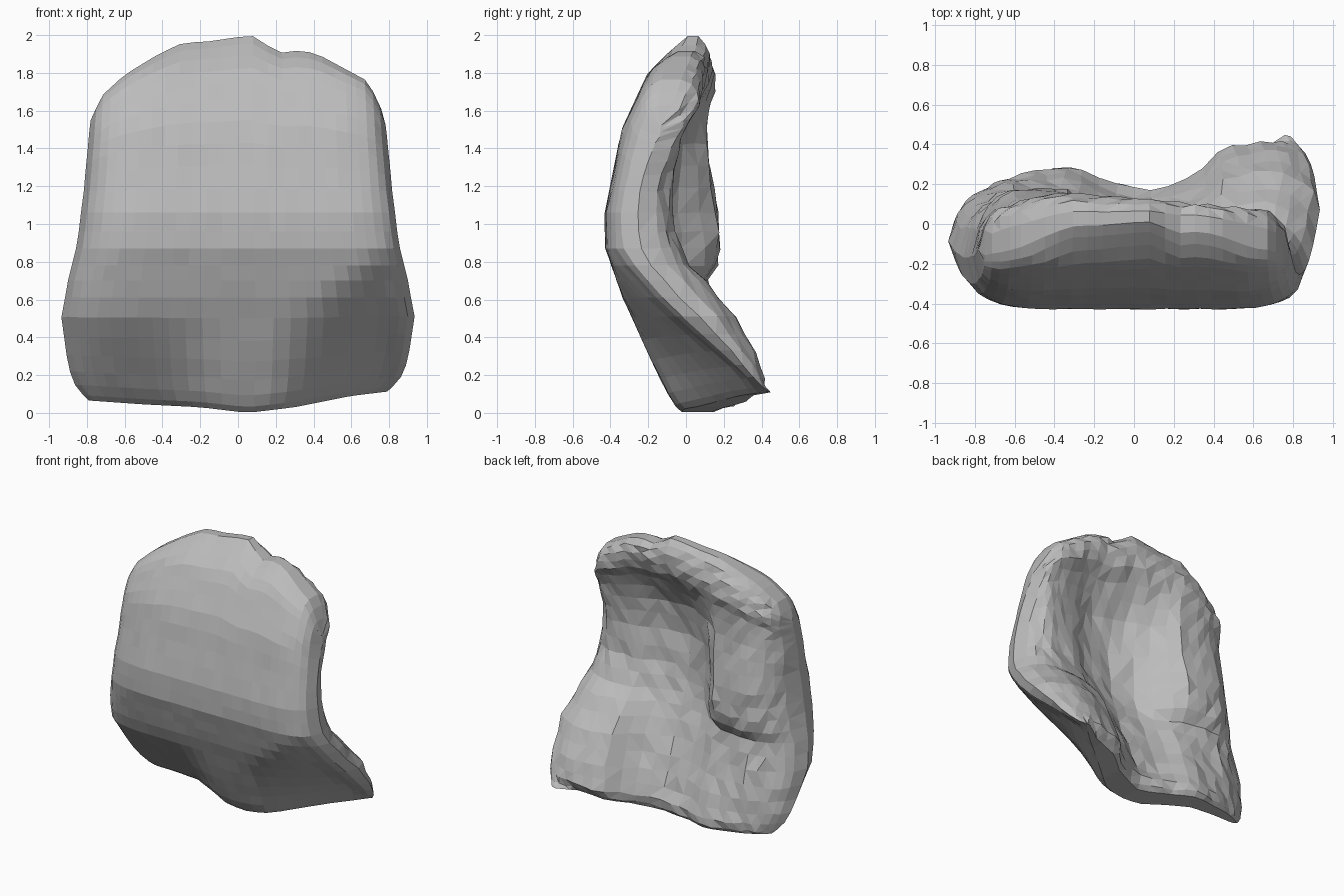
import bpy, bmesh, math, random

if "Cube" in bpy.data.objects:
    bpy.data.objects.remove(bpy.data.objects["Cube"])

random.seed(4)


def blend(pts, t, ease=False):
    """Interpolate along (position, value) pairs."""
    if t <= pts[0][0]:
        return pts[0][1]
    for (a, va), (b, vb) in zip(pts, pts[1:]):
        if t <= b:
            k = (t - a) / (b - a)
            if ease:
                k = 0.5 * k + 0.5 * k * k * (3 - 2 * k)
            return va + (vb - va) * k
    return pts[-1][1]


def clamp(t):
    return min(1, max(0, t))


# Half width of the outline by height, and the bent front profile
WIDTH = [(0, .79), (.05, .84), (.12, .88), (.25, .905), (.5, .935), (.7, .9), (.9, .85),
         (1.2, .815), (1.57, .795), (2, .78)]
FRONT = [(0, -.04), (.05, -.075), (.27, -.18), (.6, -.33), (.87, -.425), (1.05, -.43),
         (1.2, -.40), (1.5, -.34), (1.8, -.2), (1.95, -.06), (2, -.02)]
# Heights of the bottom and top edges across the width
LIFT = [(-.85, .07), (-.5, .045), (-.2, .03), (.05, 0), (.3, .03), (.6, .09), (.85, .12)]
TOP = [(-.78, 1.55), (-.72, 1.68), (-.6, 1.79), (-.42, 1.9), (-.28, 1.965), (-.2, 1.96),
       (.07, 2.0), (.22, 1.905), (.33, 1.92), (.42, 1.9), (.55, 1.83), (.68, 1.76),
       (.74, 1.66), (.78, 1.53)]
# Back relief: two lobes with a channel between them, and a rolled top lip
COLS = [-.95, -.6, -.33, -.1, .08, .28, .45, .7, .95]
BACK = [
    (0.0, [.10, .23, .28, .20, .15, .22, .34, .38, .36]),
    (.06, [.14, .25, .30, .21, .17, .25, .39, .43, .40]),
    (.25, [.14, .22, .23, .13, .09, .17, .33, .38, .36]),
    (.50, [.11, .17, .14, .03, .00, .08, .22, .28, .24]),
    (.70, [.08, .12, .08, -.05, -.08, -.03, .08, .12, .05]),
    (.80, [.07, .18, .16, -.08, -.12, -.08, .00, .02, -.04]),
    (.95, [.06, .18, .17, -.10, -.15, -.13, -.07, -.05, -.09]),
    (1.2, [.04, .16, .14, -.10, -.17, -.16, -.10, -.06, -.10]),
    (1.45, [.02, .11, .11, -.05, -.12, -.14, -.08, -.01, -.06]),
    (1.65, [.03, .10, .13, .06, .02, -.03, .00, .04, .01]),
    (1.78, [.05, .12, .16, .14, .12, .08, .08, .09, .05]),
    (1.95, [.04, .10, .14, .13, .13, .12, .10, .08, .04]),
    (2.0, [.02, .07, .11, .10, .10, .10, .08, .06, .03]),
]


def front_y(x, z):
    y = blend(FRONT, z)
    # Swept right corner, folded along a diagonal
    side = clamp((x - .22) / .55)
    y += .44 * clamp(1 - z / (.45 + .4 * side)) * side
    # Undercut on the lower left
    y += blend([(-.85, .12), (-.6, .16), (-.4, .16), (-.08, 0)], x) * clamp(1 - z / .48)
    return y


def back_y(x, z):
    rows = [(h, blend(list(zip(COLS, vals)), x, True)) for h, vals in BACK]
    return blend(rows, z, True)


def jitter(a):
    return random.uniform(-a, a)


# Rings of front and back points stacked from the bottom to the top
heights = [0, .03, .09, .17, .27, .38, .5, .61, .7, .78, .87, .96, 1.06, 1.19, 1.31,
           1.43, 1.55, 1.66, 1.75, 1.83, 1.9, 1.96, 2.0]
RIM = [(0, .8), (.03, .95), (.09, 1), (1.83, 1), (1.9, .95), (1.96, .8), (2, .45)]
N = 26
bm = bmesh.new()
rings = []
for row in heights:
    w, rim = blend(WIDTH, row), blend(RIM, row)
    rough = 0 if row in (0, 2.0) else 1
    front, back = [], []
    for i in range(N + 1):
        t = 2 * i / N - 1
        u = .55 * math.sin(math.pi / 2 * t) + .45 * t
        x = u * w
        r = max(0, 1 - abs(u) ** 8) ** .5 * rim
        # Bend the row to follow the bottom and top edges
        z = row + blend(LIFT, x) * clamp(1 - row / .55)
        z -= (2 - blend(TOP, x)) * clamp((row - 1.1) / .9) ** 1.5
        f = front_y(x, min(z, row))
        b = max(back_y(x, row), f + .08)
        m = (f + b) / 2
        front.append(bm.verts.new((x, m + (f - m) * r + jitter(.003) * rough, z)))
        if 0 < i < N:
            back.append(bm.verts.new((x + jitter(.008) * rough,
                                      m + (b - m) * r + jitter(.01) * rough,
                                      z + jitter(.007) * rough)))
    rings.append((front, back))

loops = [f + b[::-1] for f, b in rings]
for lo, hi in zip(loops, loops[1:]):
    n = len(lo)
    for i in range(n):
        j = (i + 1) % n
        bm.faces.new((lo[i], lo[j], hi[j], hi[i]))

# Underside and top ridge closed with strips
for f, b in (rings[0], rings[-1]):
    bk = [f[0]] + b + [f[-1]]
    for i in range(N):
        bm.faces.new(list(dict.fromkeys((f[i], f[i + 1], bk[i + 1], bk[i]))))

bmesh.ops.recalc_face_normals(bm, faces=bm.faces)
# Faceted back: split the warped quads
bmesh.ops.triangulate(bm, faces=[fc for fc in bm.faces if fc.normal.y > -.2])

mesh = bpy.data.meshes.new("curved_shell")
bm.to_mesh(mesh)
bm.free()
shell = bpy.data.objects.new("curved_shell", mesh)
bpy.context.collection.objects.link(shell)

grey = bpy.data.materials.new("plain grey")
grey.diffuse_color = (.5, .5, .5, 1)
grey.use_nodes = True
grey.node_tree.nodes["Principled BSDF"].inputs["Base Color"].default_value = grey.diffuse_color
mesh.materials.append(grey)
